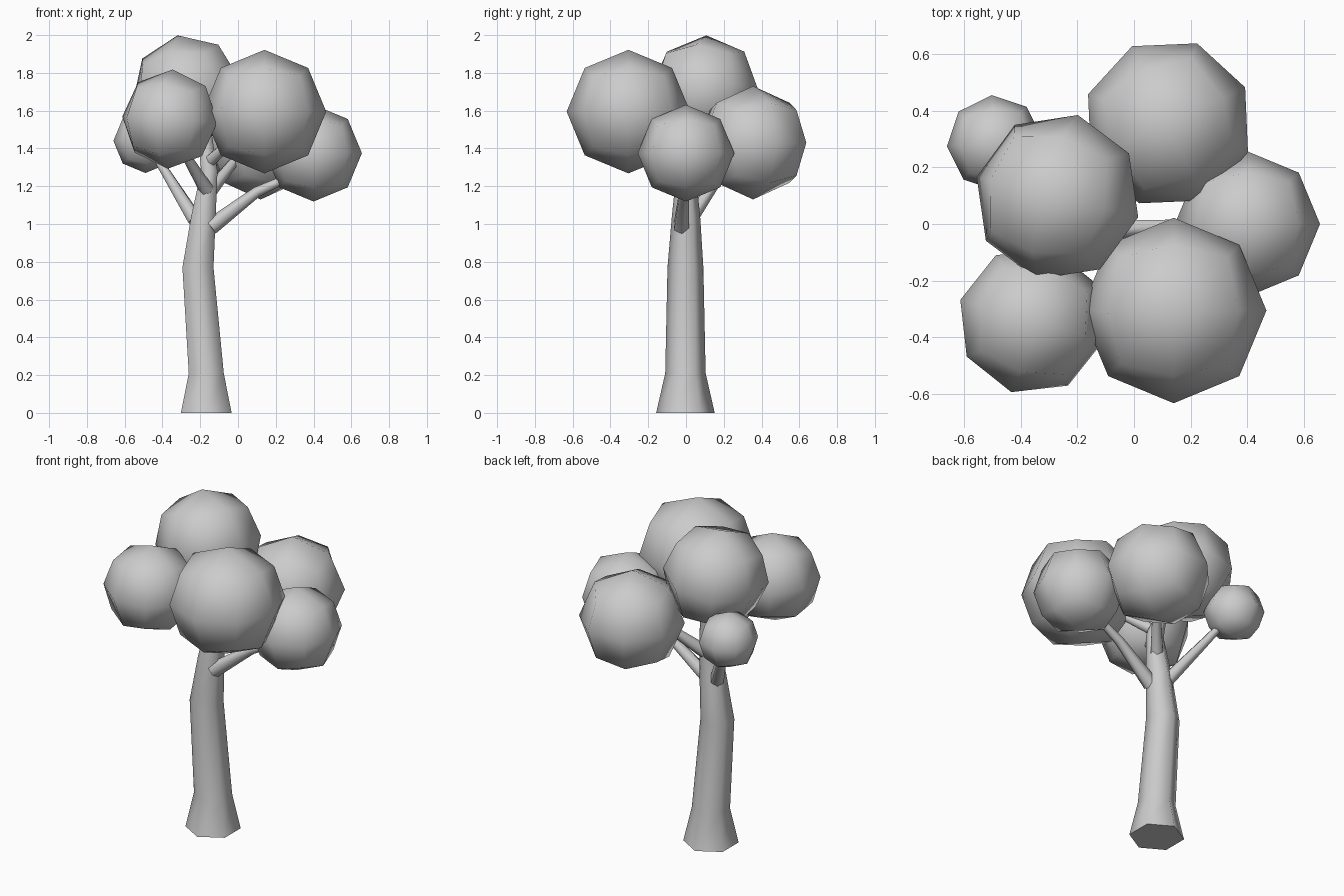
import bpy, bmesh, math
from mathutils import Vector, Euler, Matrix

if "Cube" in bpy.data.objects:
    bpy.data.objects.remove(bpy.data.objects["Cube"])


def finish(name, bm):
    bmesh.ops.recalc_face_normals(bm, faces=bm.faces[:])
    me = bpy.data.meshes.new(name)
    bm.to_mesh(me)
    bm.free()
    ob = bpy.data.objects.new(name, me)
    bpy.context.collection.objects.link(ob)
    return ob


def tube(name, rings, sides=6, upright=False):
    """Tapered smooth tube through (x, y, z, radius) rings with flat end caps."""
    bm = bmesh.new()
    pts = [Vector(r[:3]) for r in rings]
    loops = []
    for i, p in enumerate(pts):
        d = pts[min(i + 1, len(pts) - 1)] - pts[max(i - 1, 0)]
        rot = Matrix.Identity(3) if upright else d.to_track_quat('Z', 'Y').to_matrix()
        loop = []
        for k in range(sides):
            a = math.pi / 2 + math.tau * k / sides
            loop.append(bm.verts.new(p + rot @ Vector((math.cos(a), math.sin(a), 0)) * rings[i][3]))
        loops.append(loop)
    for a, b in zip(loops, loops[1:]):
        for k in range(sides):
            n = (k + 1) % sides
            bm.faces.new((a[k], a[n], b[n], b[k])).smooth = True
    bm.faces.new(loops[0][::-1])
    bm.faces.new(loops[-1])
    return finish(name, bm)


def leaf_ball(name, centre, radius, rot=(0, 0, 0)):
    """Cube subdivided once and pushed out to a sphere."""
    bm = bmesh.new()
    bmesh.ops.create_cube(bm, size=2)
    bmesh.ops.subdivide_edges(bm, edges=bm.edges[:], cuts=1, use_grid_fill=True)
    for v in bm.verts:
        v.co = v.co.normalized() * radius
    for f in bm.faces:
        f.smooth = True
    ob = finish(name, bm)
    ob.location = centre
    ob.rotation_euler = Euler([math.radians(a) for a in rot])
    return ob


# trunk
tube("trunk", [(-0.168, -0.003, 0, 0.155), (-0.168, -0.003, 0.21, 0.107),
               (-0.212, -0.003, 0.77, 0.095), (-0.183, 0, 1.04, 0.075),
               (-0.152, 0, 1.28, 0.05), (-0.18, 0.03, 1.52, 0.04)], upright=True)

# branches, one to each outer leaf ball
branches = {
    "right": [(-0.145, -0.025, 0.985, 0.045), (0.10, -0.01, 1.17, 0.028), (0.20, 0, 1.215, 0.024), (0.3, 0, 1.26, 0.02)],
    "back_left": [(-0.225, 0.02, 1.02, 0.042), (-0.38, 0.19, 1.27, 0.027), (-0.45, 0.25, 1.38, 0.02)],
    "front_left": [(-0.165, -0.03, 1.18, 0.04), (-0.25, -0.15, 1.32, 0.028), (-0.32, -0.27, 1.44, 0.022)],
    "back_right": [(-0.15, 0.02, 1.17, 0.04), (-0.03, 0.16, 1.32, 0.028), (0.06, 0.28, 1.40, 0.022)],
    "front_right": [(-0.14, -0.02, 1.34, 0.035), (-0.02, -0.15, 1.45, 0.026), (0.08, -0.24, 1.52, 0.02)],
}
for key, rings in branches.items():
    tube("branch_" + key, rings)

# leaf balls
leaf_ball("leaves_front_right", (0.14, -0.305, 1.595), 0.327)
leaf_ball("leaves_top", (-0.27, 0.095, 1.705), 0.298, (0, -10, -14))
leaf_ball("leaves_front_left", (-0.36, -0.34, 1.555), 0.263, (0, 3, -16))
leaf_ball("leaves_right", (0.40, 0, 1.375), 0.256)
leaf_ball("leaves_back_right", (0.12, 0.355, 1.43), 0.30, (0, 0, 25))
leaf_ball("leaves_back_left", (-0.49, 0.285, 1.44), 0.17, (0, 0, 4))
